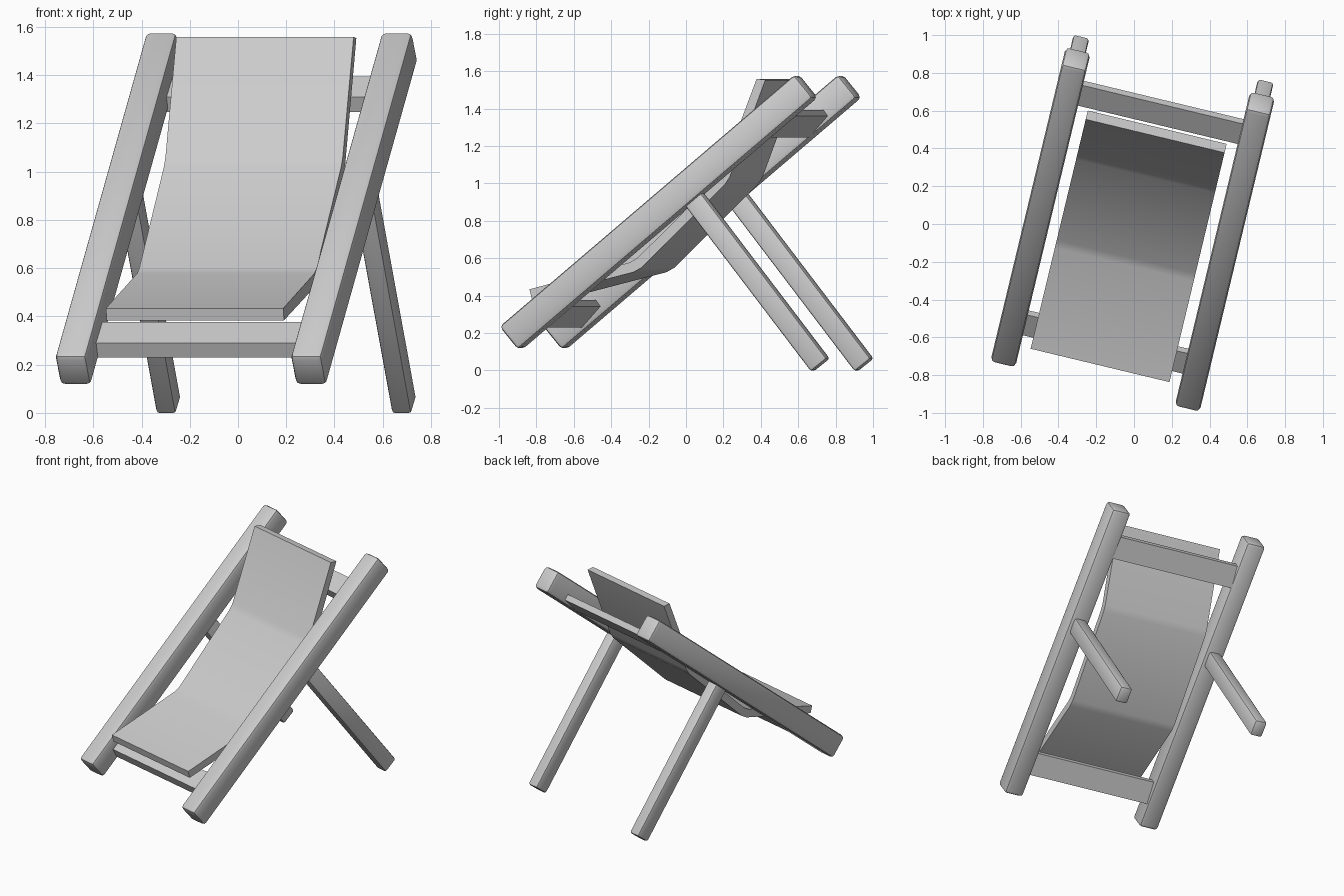
import bpy, bmesh
from math import radians
from mathutils import Matrix, Vector

if "Cube" in bpy.data.objects:
    bpy.data.objects.remove(bpy.data.objects["Cube"])

# whole chair is turned slightly about z
TURN = Matrix.Rotation(radians(-13.5), 4, 'Z')


def finish(name, bm, matrix, bevel=0.0, angle=35):
    bmesh.ops.recalc_face_normals(bm, faces=bm.faces)
    if bevel:
        bmesh.ops.bevel(bm, geom=list(bm.edges), offset=bevel, segments=2,
                        profile=0.5, affect='EDGES')
    bm.transform(matrix)
    mesh = bpy.data.meshes.new(name)
    bm.to_mesh(mesh)
    bm.free()
    obj = bpy.data.objects.new(name, mesh)
    bpy.context.collection.objects.link(obj)
    bpy.ops.object.select_all(action='DESELECT')
    obj.select_set(True)
    bpy.context.view_layer.objects.active = obj
    bpy.ops.object.shade_smooth_by_angle(angle=radians(angle))
    return obj


def beam(name, center, size, tilt, bevel):
    bm = bmesh.new()
    bmesh.ops.create_cube(bm, size=1)
    bmesh.ops.scale(bm, vec=size, verts=bm.verts)
    place = Matrix.Translation(center) @ Matrix.Rotation(radians(tilt), 4, 'X')
    return finish(name, bm, TURN @ place, bevel)


def extrude_profile(name, points, half_width):
    bm = bmesh.new()
    face = bm.faces.new([bm.verts.new((-half_width, y, z)) for y, z in points])
    out = bmesh.ops.extrude_face_region(bm, geom=[face])
    moved = [g for g in out['geom'] if isinstance(g, bmesh.types.BMVert)]
    bmesh.ops.translate(bm, vec=(2 * half_width, 0, 0), verts=moved)
    return finish(name, bm, TURN)


def soften(path, d=0.025):
    # replace each inner bend by two nearby points
    pts = [Vector(p) for p in path]
    out = [pts[0]]
    for a, b, c in zip(pts, pts[1:], pts[2:]):
        out += [b + (a - b).normalized() * d, b + (c - b).normalized() * d]
    return out + [pts[-1]]


# side rails and back legs
for side, s in (("left", -1), ("right", 1)):
    beam(side + "_rail", (s * 0.502, -0.03, 0.848), (0.135, 2.11, 0.16), 39.7, 0.022)
    foot, up = Vector((s * 0.502, 0.86, 0.03)), Vector((0, -0.616, 0.788))
    beam(side + "_leg", foot + up * 0.575, (0.085, 1.15, 0.112), -52, 0.014)

# crossbars between the rails
bar = [(0.65, 1.395), (0.54, 1.31), (0.572, 1.248), (0.675, 1.362)]
extrude_profile("upper_crossbar", bar, 0.46)
extrude_profile("lower_crossbar", [(y - 1.25, z - 1.018) for y, z in bar], 0.46)

# folded sling seat
top = soften([(-0.77, 0.435), (-0.195, 0.585), (0.278, 1.04), (0.479, 1.56)])
under = soften([(-0.757, 0.385), (-0.173, 0.533), (0.322, 1.012), (0.527, 1.555)])
extrude_profile("seat", top + under[::-1], 0.378)

# rest the feet on the ground
bpy.context.view_layer.update()
low = min(v.co.z for o in bpy.data.objects for v in o.data.vertices)
for o in bpy.data.objects:
    o.data.transform(Matrix.Translation((0, 0, -low)))
